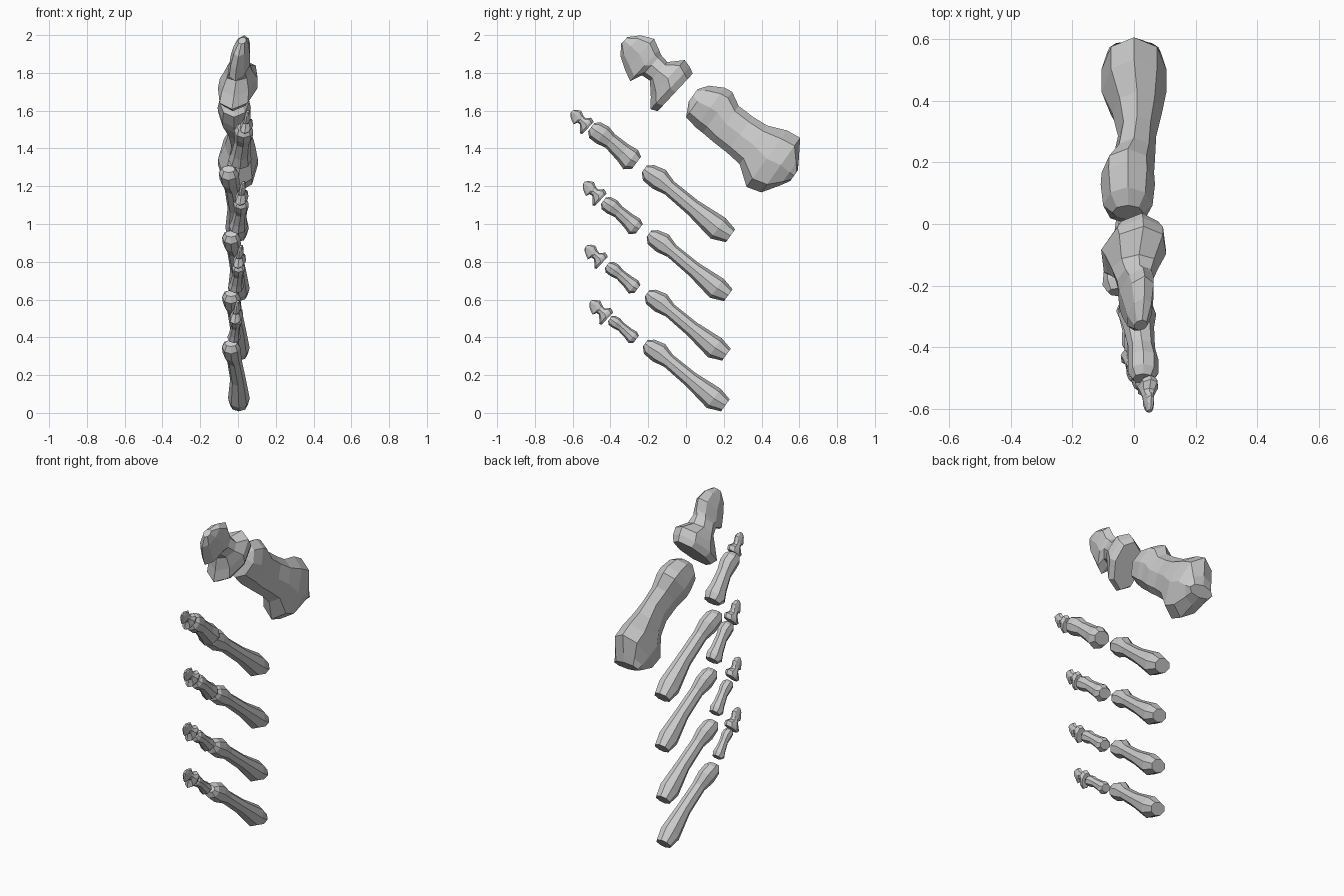
import bpy, bmesh, math
from mathutils import Vector

if "Cube" in bpy.data.objects:
    bpy.data.objects.remove(bpy.data.objects["Cube"])

bone_grey = bpy.data.materials.new("bone grey")
bone_grey.use_nodes = True
GREY = (0.6, 0.6, 0.6, 1)
bone_grey.diffuse_color = GREY
bone_grey.node_tree.nodes["Principled BSDF"].inputs["Base Color"].default_value = GREY

SIDES = 8

# Bone profiles, tip to base: distance, lower edge, upper edge, half width, x shift
CLAW = [(-.02, -.015, .035, .022, .02), (.025, -.065, .09, .04, .015),
        (.09, -.1, .125, .05, .01), (.15, -.125, .1, .055, .01),
        (.175, -.06, .088, .058, 0), (.225, -.052, .083, .075, 0),
        (.285, -.11, .153, .1, 0), (.33, -.16, .145, .105, 0),
        (.365, -.142, .13, .085, 0)]
MIDDLE = [(-.015, -.01, .045, .035, 0), (.01, -.035, .067, .05, 0),
          (.057, -.036, .075, .05, 0), (.11, -.025, .062, .043, -.005),
          (.2, -.042, .062, .05, -.015), (.255, -.06, .068, .062, -.02),
          (.29, -.03, .05, .05, -.02)]
LONG = [(-.03, 0, .045, .035, -.04), (0, -.03, .07, .052, -.04),
        (.065, -.036, .086, .052, -.035), (.135, -.022, .062, .042, -.02),
        (.3, -.038, .054, .045, 0), (.47, -.07, .065, .062, .005),
        (.547, -.038, .046, .05, .005)]
BIG_BASE = [(-.042, -.02, .06, .05, -.02), (-.005, -.095, .11, .08, -.02),
            (.07, -.11, .15, .088, -.02), (.115, -.112, .156, .085, -.02),
            (.187, -.118, .115, .068, 0), (.28, -.122, .112, .062, .01),
            (.37, -.133, .118, .08, .01), (.47, -.21, .158, .105, 0),
            (.55, -.188, .167, .105, 0), (.61, -.1, .07, .09, 0),
            (.64, -.05, .02, .08, 0)]


def bone(name, profile, origin, slope, scale=1, lean=0):
    """Loft eight-sided rings along a line falling towards the back."""
    along = Vector((0, math.cos(slope), -math.sin(slope)))
    up = Vector((0, math.sin(slope), math.cos(slope)))
    bm = bmesh.new()
    rings = []
    for t, low, high, half, shift in profile:
        ring = []
        for i in range(SIDES):
            a = math.tau * i / SIDES
            s = (low + high) / 2 + (high - low) / 2 * math.cos(a)
            x = shift + half * math.sin(a) + lean * s
            p = along * t + up * s + Vector((x, 0, 0))
            ring.append(bm.verts.new(Vector(origin) + p * scale))
        rings.append(ring)
    for r, q in zip(rings, rings[1:]):
        for i in range(SIDES):
            j = (i + 1) % SIDES
            bm.faces.new((r[i], r[j], q[j], q[i]))
    bm.faces.new(rings[0])
    bm.faces.new(rings[-1])
    bmesh.ops.recalc_face_normals(bm, faces=bm.faces[:])
    mesh = bpy.data.meshes.new(name)
    bm.to_mesh(mesh)
    bm.free()
    mesh.materials.append(bone_grey)
    obj = bpy.data.objects.new(name, mesh)
    bpy.context.collection.objects.link(obj)


# Big toe
bone("big_toe_tip_bone", CLAW, (0, -.32, 1.95), .75, lean=.2)
bone("big_toe_base_bone", BIG_BASE, (0, .06, 1.64), .62)

# Four smaller toes: tip origin and scale, middle origin and scale, base origin and scale
TOES = [((.045, -.603, 1.589), .32, (.03, -.5, 1.49), 1, (-.01, -.21, 1.255), 1),
        ((.02, -.538, 1.212), .33, (.017, -.436, 1.105), .79, (0, -.186, .915), .92),
        ((.008, -.528, .875), .32, (.003, -.417, .767), .67, (0, -.196, .6), .92),
        ((-.008, -.503, .583), .33, (-.01, -.402, .486), .58, (0, -.206, .335), .93)]
for n, (tip, tip_s, mid, mid_s, base, base_s) in enumerate(TOES, 2):
    bone(f"toe_{n}_tip_bone", CLAW, tip, .75, tip_s, lean=.2)
    bone(f"toe_{n}_middle_bone", MIDDLE, mid, .64, mid_s)
    bone(f"toe_{n}_base_bone", LONG, base, .626, base_s)
